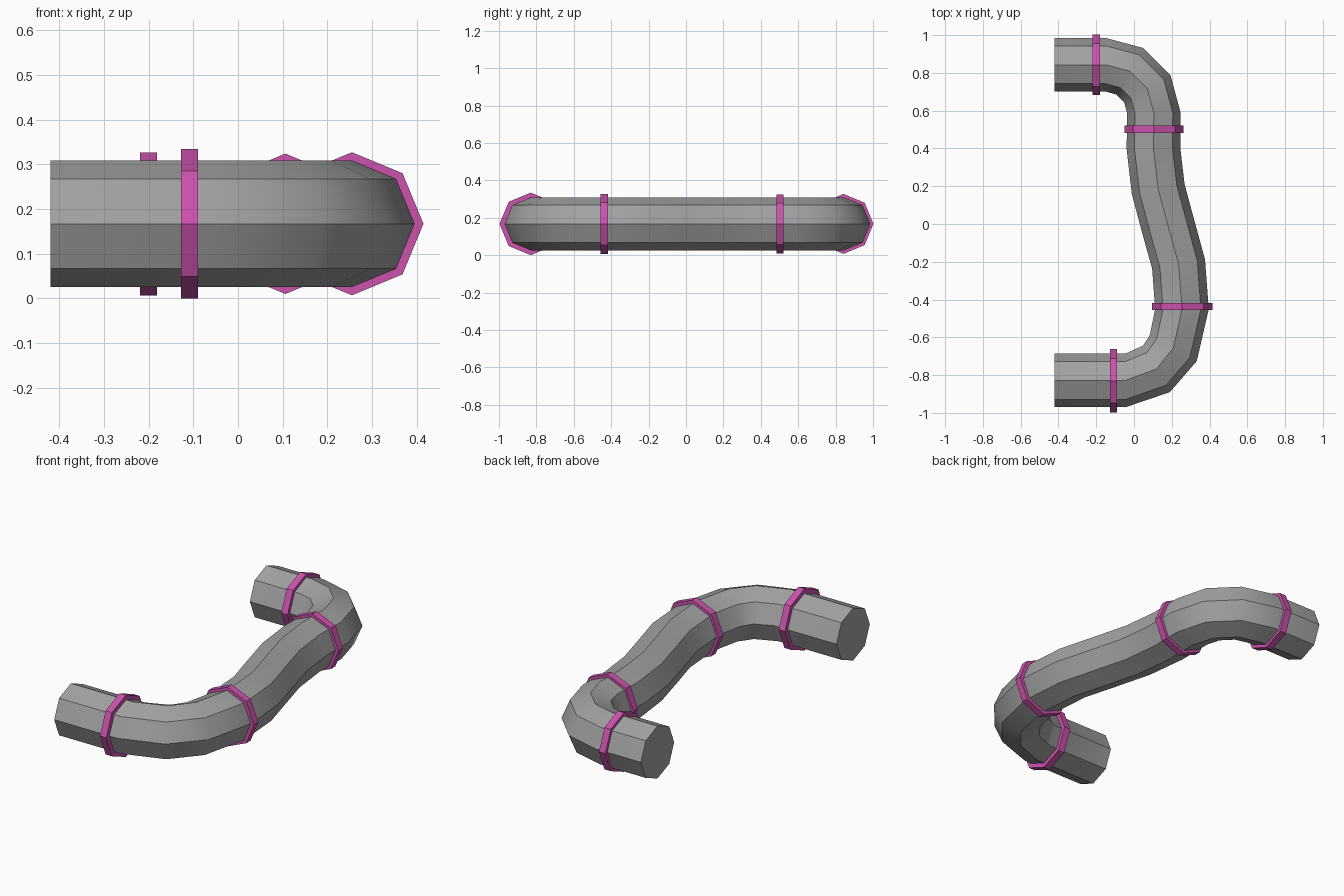
import bpy
import bmesh
from math import sin, cos, pi, radians
from mathutils import Vector

cube = bpy.data.objects.get("Cube")
if cube:
    bpy.data.objects.remove(cube, do_unlink=True)

SIDES = 8
HEIGHT = 0.167


def make_material(name, rgb):
    mat = bpy.data.materials.new(name)
    mat.use_nodes = True
    mat.diffuse_color = (*rgb, 1)
    mat.node_tree.nodes["Principled BSDF"].inputs["Base Color"].default_value = (*rgb, 1)
    return mat


def section(bm, x, y, heading, radius):
    """Octagon of vertices facing along a horizontal heading, one corner up."""
    h = radians(heading)
    side = Vector((-sin(h), cos(h), 0))
    up = Vector((0, 0, 1))
    centre = Vector((x, y, HEIGHT))
    angles = [2 * pi * i / SIDES for i in range(SIDES)]
    return [bm.verts.new(centre + radius * (side * cos(a) + up * sin(a))) for a in angles]


def sweep(name, stations, radius, mat):
    """Closed eight-sided tube through (x, y, heading) stations."""
    bm = bmesh.new()
    loops = [section(bm, *s, radius) for s in stations]
    for a, b in zip(loops, loops[1:]):
        for i in range(SIDES):
            j = (i + 1) % SIDES
            bm.faces.new((a[i], a[j], b[j], b[i]))
    bm.faces.new(loops[0])
    bm.faces.new(loops[-1])
    bmesh.ops.recalc_face_normals(bm, faces=bm.faces)
    mesh = bpy.data.meshes.new(name)
    bm.to_mesh(mesh)
    bm.free()
    mesh.materials.append(mat)
    obj = bpy.data.objects.new(name, mesh)
    bpy.context.collection.objects.link(obj)
    return obj


grey = make_material("pipe grey", (0.36, 0.36, 0.36))
pink = make_material("band magenta", (0.6, 0.085, 0.42))

# Pipe: two stubs, two bends and a slanted middle run
path = [(-0.42, 0.843, 0), (-0.15, 0.843, 0)]
for turn in (30, 60, 90):
    a = radians(turn)
    path.append((-0.15 + 0.255 * sin(a), 0.588 + 0.255 * cos(a), -turn))
path += [
    (0.103, 0.40, -88), (0.128, 0.185, -79), (0.183, -0.02, -74),
    (0.236, -0.212, -80), (0.254, -0.45, -90), (0.208, -0.657, -119),
    (0.119, -0.767, -150), (-0.045, -0.828, -180), (-0.42, -0.828, -180),
]
pipe = sweep("pipe", path, 0.142, grey)
bpy.ops.object.select_all(action="DESELECT")
pipe.select_set(True)
bpy.context.view_layer.objects.active = pipe
bpy.ops.object.shade_smooth_by_angle(angle=radians(40))

# Clamp bands: centre, heading, radius
bands = {
    "back_end_band": (-0.20, 0.842, 0, 0.16),
    "back_middle_band": (0.106, 0.502, -90, 0.157),
    "front_middle_band": (0.255, -0.437, -90, 0.16),
    "front_end_band": (-0.109, -0.83, -180, 0.167),
}
for name, (x, y, heading, radius) in bands.items():
    h = radians(heading)
    ends = [(x + d * cos(h), y + d * sin(h), heading) for d in (-0.019, 0.019)]
    sweep(name, ends, radius, pink)
